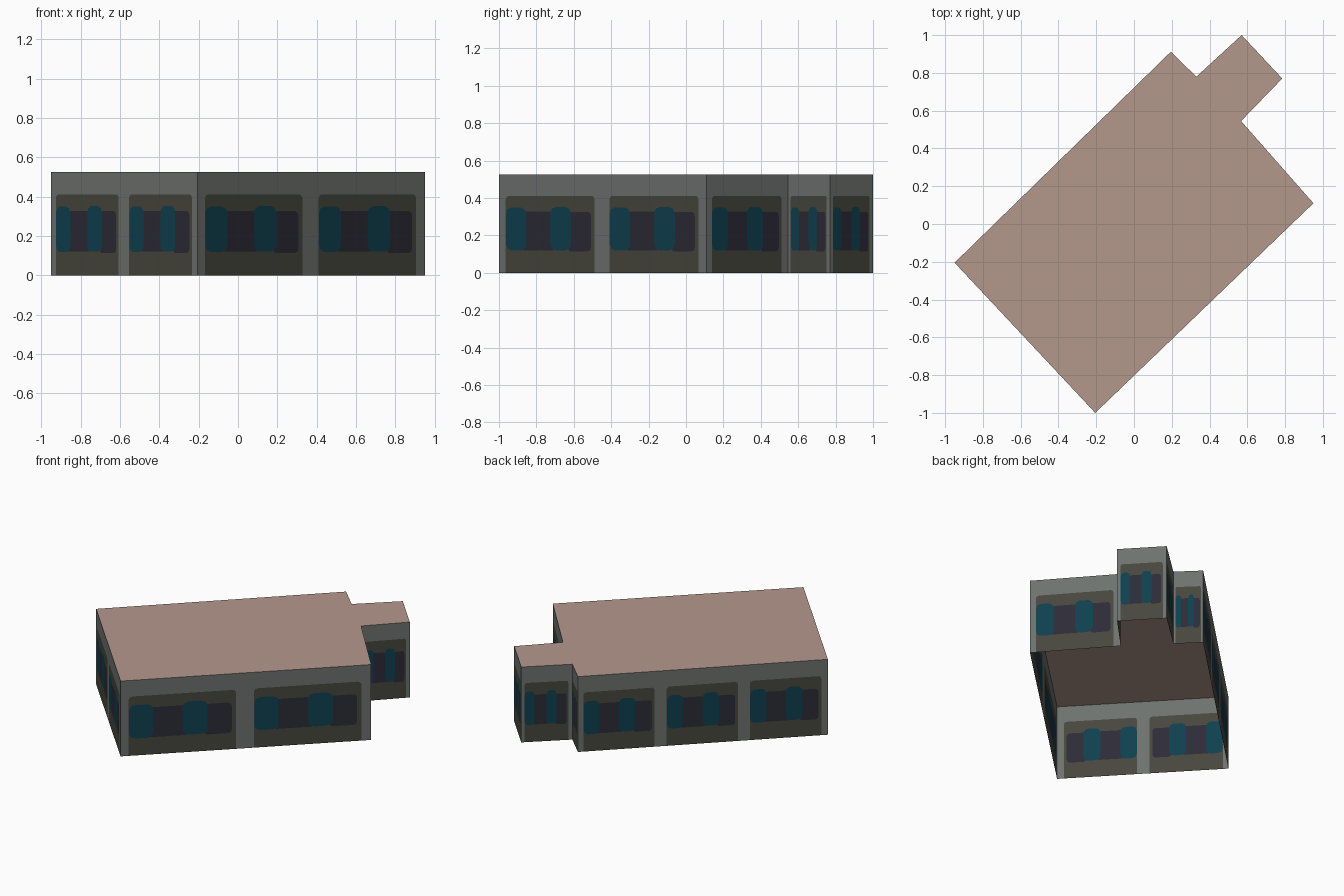
import bpy
from mathutils import Vector
from mathutils.geometry import delaunay_2d_cdt

if "Cube" in bpy.data.objects:
    bpy.data.objects.remove(bpy.data.objects["Cube"])

HEIGHT = 0.525
# Footprint corners, counter-clockwise, with the number of window bays on the wall that follows
FOOTPRINT = [((-0.95, -0.205), 2), ((-0.205, -1.0), 2), ((0.95, 0.11), 1), ((0.567, 0.545), 1),
             ((0.785, 0.77), 1), ((0.57, 1.0), 1), ((0.33, 0.78), 1), ((0.195, 0.912), 3)]


def srgb(r, g, b):
    lin = lambda c: c / 12.92 if c <= 0.04045 else ((c + 0.055) / 1.055) ** 2.4
    return [lin(c / 255) for c in (r, g, b)] + [1.0]


def material(name, rgb):
    m = bpy.data.materials.new(name)
    m.diffuse_color = srgb(*rgb)
    m.use_nodes = True
    m.node_tree.nodes["Principled BSDF"].inputs["Base Color"].default_value = m.diffuse_color
    return m


concrete = material("grey concrete", (110, 114, 111))
recess = material("dark olive panel", (71, 71, 62))
glass = material("dark navy glass", (44, 43, 55))
curtain = material("deep teal curtain", (15, 64, 79))
roof_mat = material("dusty pink roof", (180, 152, 140))
WALL_MATS = [concrete, recess, glass, curtain]


def rounded(u0, u1, z0, z1, ru, rz):
    """Rectangle outline with softened corners, counter-clockwise."""
    a, b = 0.3 * ru, 0.3 * rz
    return [(u0 + ru, z0), (u1 - ru, z0), (u1 - a, z0 + b), (u1, z0 + rz),
            (u1, z1 - rz), (u1 - a, z1 - b), (u1 - ru, z1),
            (u0 + ru, z1), (u0 + a, z1 - b), (u0, z1 - rz), (u0, z0 + rz), (u0 + a, z0 + b)]


def panel_outline(u0, u1, top, ru, rz):
    """Recess outline: square at the ground, softened at the top."""
    a, b = 0.3 * ru, 0.3 * rz
    return [(u0, 0), (u1, 0), (u1, top - rz), (u1 - a, top - b), (u1 - ru, top),
            (u0 + ru, top), (u0 + a, top - b), (u0, top - rz)]


# One bay in (u, z): outlines painted in order, later ones on top, with material slots
BAY = [
    ([(0, 0), (1, 0), (1, HEIGHT), (0, HEIGHT)], 0),
    (panel_outline(0.065, 0.922, 0.412, 0.03, 0.02), 1),
    (rounded(0.23, 0.53, 0.12, 0.328, 0.01, 0.01), 2),
    (rounded(0.66, 0.888, 0.113, 0.326, 0.03, 0.025), 2),
    (rounded(0.067, 0.262, 0.118, 0.35, 0.05, 0.035), 3),
    (rounded(0.494, 0.694, 0.12, 0.352, 0.05, 0.035), 3),
]


def cut_bay():
    """Cut the bay outlines into one flat sheet; each face takes the topmost outline's slot."""
    pts, loops = [], []
    for outline, _ in BAY:
        loops.append(list(range(len(pts), len(pts) + len(outline))))
        pts += [Vector(p) for p in outline]
    verts, _, faces, _, _, owners = delaunay_2d_cdt(pts, [], loops, 1, 1e-5, True)
    return verts, faces, [BAY[max(o)][1] if o else 0 for o in owners]


def add_object(name, verts, faces, mats, slots=None):
    mesh = bpy.data.meshes.new(name)
    mesh.from_pydata(verts, [], faces)
    for m in mats:
        mesh.materials.append(m)
    if slots:
        mesh.polygons.foreach_set("material_index", slots)
    mesh.update()
    obj = bpy.data.objects.new(name, mesh)
    bpy.context.collection.objects.link(obj)
    return obj


# Walls: repeat the bay along every footprint side
bay_verts, bay_faces, bay_slots = cut_bay()
corners = [Vector(p) for p, _ in FOOTPRINT]
for i, (_, bays) in enumerate(FOOTPRINT):
    start, end = corners[i], corners[(i + 1) % len(corners)]
    verts, faces, slots = [], [], []
    for k in range(bays):
        base = len(verts)
        for v in bay_verts:
            p = start.lerp(end, (k + v.x) / bays)
            verts.append((p.x, p.y, v.y))
        faces += [[base + n for n in f] for f in bay_faces]
        slots += bay_slots
    add_object(f"wall_{i + 1}", verts, faces, WALL_MATS, slots)

# Flat roof (the building is an open shell underneath)
add_object("roof", [(c.x, c.y, HEIGHT) for c in corners], [list(range(len(corners)))], [roof_mat])
